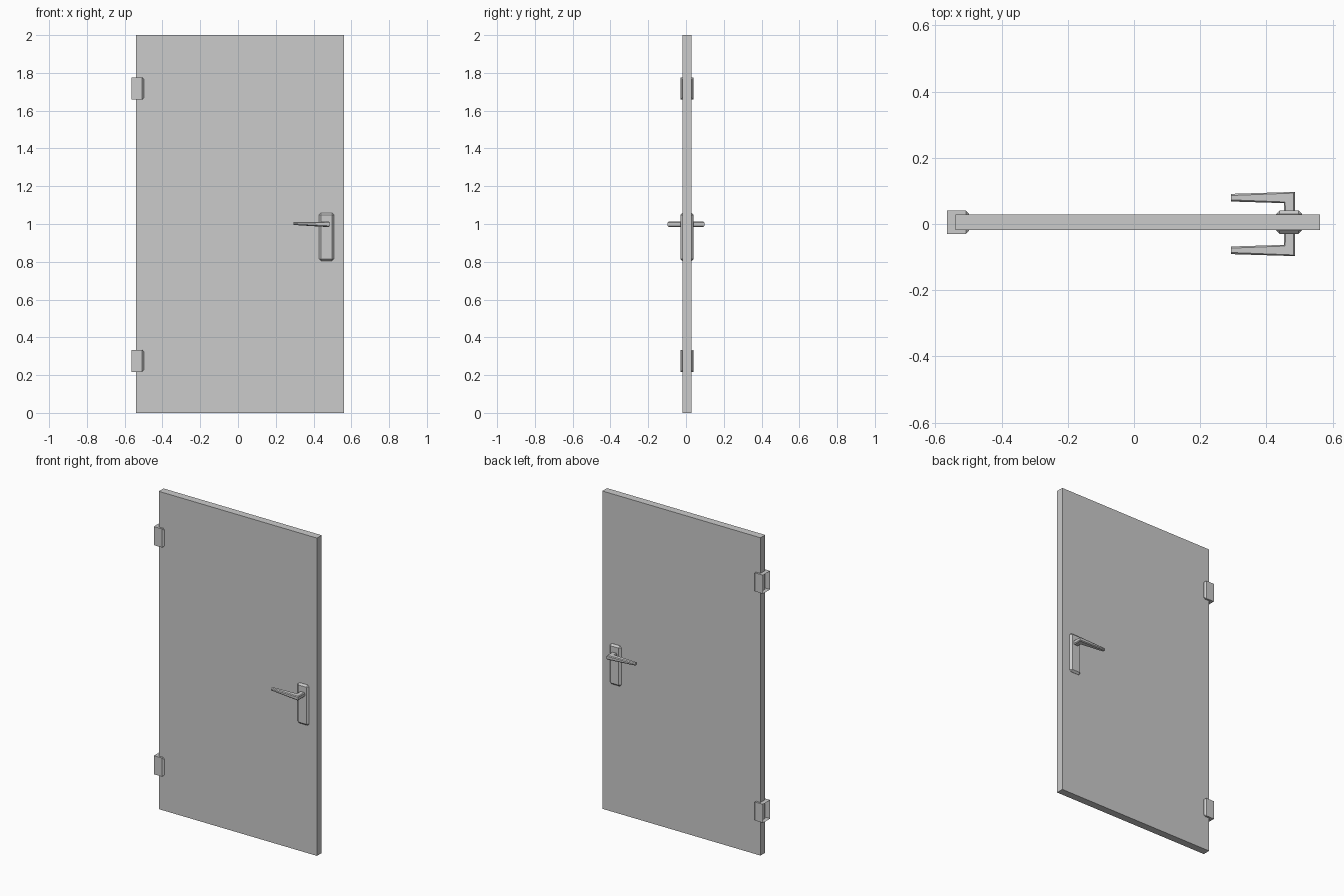
import bpy, bmesh
from mathutils import Vector

if "Cube" in bpy.data.objects:
    bpy.data.objects.remove(bpy.data.objects["Cube"])


def finish(name, bm):
    bmesh.ops.recalc_face_normals(bm, faces=bm.faces)
    me = bpy.data.meshes.new(name)
    bm.to_mesh(me)
    bm.free()
    ob = bpy.data.objects.new(name, me)
    bpy.context.collection.objects.link(ob)
    return ob


def box(lo, hi):
    bm = bmesh.new()
    bmesh.ops.create_cube(bm, size=1)
    lo, hi = Vector(lo), Vector(hi)
    for v in bm.verts:
        v.co = Vector(l + (h - l) * (c + 0.5) for l, h, c in zip(lo, hi, v.co))
    return bm


def chamfer(bm, edges, width):
    bmesh.ops.bevel(bm, geom=edges, offset=width, segments=1, affect='EDGES', profile=0.5)


# Door slab
finish("door_panel", box((-0.539, -0.018, 0), (0.562, 0.029, 2)))

# Hinge shells: chamfered on the door side, open on the frame side
for name, z0 in (("lower_hinge", 0.217), ("upper_hinge", 1.659)):
    bm = box((-0.565, -0.03, z0), (-0.498, 0.041, z0 + 0.117))
    bm.normal_update()
    inner = next(f for f in bm.faces if f.normal.x > 0.9)
    chamfer(bm, list(inner.edges), 0.01)
    bm.normal_update()
    outer = [f for f in bm.faces if f.normal.x < -0.9]
    bmesh.ops.delete(bm, geom=outer, context='FACES_ONLY')
    finish(name, bm)

# Lock plate, passing through the door
bm = box((0.429, -0.03, 0.804), (0.508, 0.041, 1.059))
chamfer(bm, list(bm.edges), 0.011)
finish("lock_plate", bm)


# Lever handle: chamfered section swept round a mitred corner, then tapering
def section(bm, outer, inner, z0, z1, c=0.005):
    h = z1 - z0
    outer, inner = Vector(outer), Vector(inner)
    w = (inner - outer).length
    a, b = c / w, c / h
    uv = [(a, 0), (1 - a, 0), (1, b), (1, 1 - b), (1 - a, 1), (a, 1), (0, 1 - b), (0, b)]
    return [bm.verts.new((*outer.lerp(inner, u), z0 + h * v)) for u, v in uv]


bm = bmesh.new()
rings = [
    section(bm, (0.486, -0.025), (0.453, -0.025), 0.985, 1.012),
    section(bm, (0.486, -0.097), (0.453, -0.063), 0.985, 1.012),
    section(bm, (0.293, -0.091), (0.293, -0.068), 0.995, 1.011),
]
for r, s in zip(rings, rings[1:]):
    for i in range(8):
        j = (i + 1) % 8
        bm.faces.new((r[i], r[j], s[j], s[i]))
bm.faces.new(rings[0])
bm.faces.new(rings[-1])
handle = finish("lever_handles", bm)
mirror = handle.modifiers.new("both_sides", 'MIRROR')
mirror.use_axis = (False, True, False)
